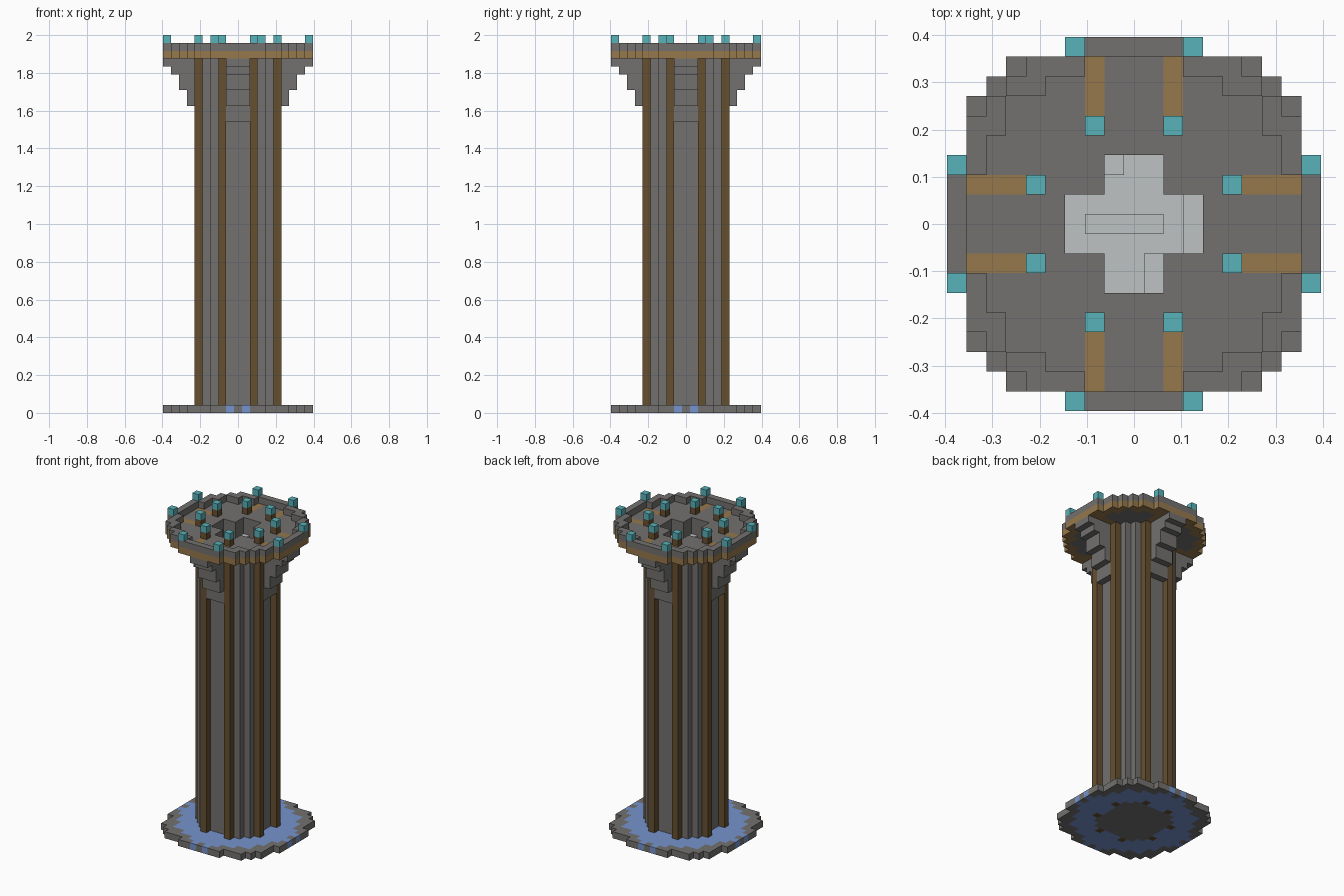
import bpy, bmesh

cube = bpy.data.objects.get("Cube")
if cube:
    bpy.data.objects.remove(cube)

U = 2 / 48  # block size


def srgb(r, g, b):
    def lin(c):
        c /= 255
        return c / 12.92 if c <= 0.04045 else ((c + 0.055) / 1.055) ** 2.4
    return (lin(r), lin(g), lin(b), 1)


def material(name, *rgb):
    m = bpy.data.materials.new(name)
    m.use_nodes = True
    m.diffuse_color = srgb(*rgb)
    m.node_tree.nodes["Principled BSDF"].inputs["Base Color"].default_value = srgb(*rgb)
    return m


stone = material("grey stone", 115, 113, 111)
dark_wood = material("dark wood", 102, 80, 48)
light_wood = material("light wood", 150, 120, 76)
teal = material("teal lantern", 88, 178, 184)
water = material("blue water", 118, 148, 205)
ash = material("pale ash", 190, 194, 194)


def disc(r2):
    """Block cells within a squared radius."""
    return {(i, j) for i in range(-10, 11) for j in range(-10, 11) if i * i + j * j <= r2}


def rect(a, b):
    return {(i, j) for i in range(-a, a + 1) for j in range(-b, b + 1)}


def around(cells):
    """Repeat cells over both mirror axes and the diagonal."""
    out = set()
    for i, j in cells:
        for a, b in ((i, j), (j, i)):
            out |= {(a, b), (-a, b), (a, -b), (-a, -b)}
    return out


def part(name, mat, *layers):
    """Each layer is (cells, bottom, top) in blocks; only outer walls are built."""
    bm = bmesh.new()

    def quad(*pts):
        bm.faces.new([bm.verts.new((x * U, y * U, z * U)) for x, y, z in pts])

    for cells, z0, z1 in layers:
        for i, j in sorted(cells):
            l, r, f, b = i - .5, i + .5, j - .5, j + .5
            quad((l, f, z1), (r, f, z1), (r, b, z1), (l, b, z1))
            quad((l, b, z0), (r, b, z0), (r, f, z0), (l, f, z0))
            walls = {(0, -1): (l, f, r, f), (1, 0): (r, f, r, b),
                     (0, 1): (r, b, l, b), (-1, 0): (l, b, l, f)}
            for (di, dj), (x0, y0, x1, y1) in walls.items():
                if (i + di, j + dj) not in cells:
                    quad((x0, y0, z0), (x1, y1, z0), (x1, y1, z1), (x0, y0, z1))
    bmesh.ops.remove_doubles(bm, verts=bm.verts[:], dist=U / 100)
    mesh = bpy.data.meshes.new(name)
    bm.to_mesh(mesh)
    bm.free()
    mesh.materials.append(mat)
    bpy.context.collection.objects.link(bpy.data.objects.new(name, mesh))


# Plan shapes
core = disc(25) & rect(4, 4)
posts = around({(2, 5)})
inner = disc(72)
outer = disc(90)
rim = outer - inner
shaft = rect(1, 3) | rect(3, 1)
beams = around({(2, 6), (2, 7), (2, 8)})
base = outer | around({(6, 8), (7, 7)})

# Base plate with a pool around the column
pool = (inner | around({(1, 9)})) - core - posts
part("base_rim", stone, (base - pool - core - posts, 0, 1))
part("base_pool", water, (pool, 0, 1))

# Column with a cross-shaped opening at its head
part("column_core", stone, (core, 0, 42), (core - shaft, 42, 45))
part("column_posts", dark_wood, (posts, 0, 47))

# Stepped brackets below the platform
for row, start in zip(range(5, 10), (37, 39, 41, 43, 44)):
    part(f"bracket_step_{row - 4}", stone, (around({(0, row), (1, row)}), start, 45))

# Platform
part("platform_floor", stone, (inner - shaft - beams - posts, 45, 46))
part("platform_beams", light_wood, (beams, 45, 46))
part("platform_band", light_wood, (rim, 45, 46))
part("platform_rim", stone, (rim, 46, 47))

# Ash heap in the opening
heap = {(i, 0) for i in range(-2, 2)}
lumps = heap | {(-1, 3), (1, -2), (1, -3), (3, 0), (3, 1), (3, -1)}
part("ash_bed", ash, (shaft, 42, 43), (lumps, 43, 43.5), (heap, 43.5, 44))

# Lanterns on the posts and the rim
part("post_lanterns", teal, (posts, 47, 48))
part("rim_lanterns", teal, (around({(3, 9)}), 47, 48))
